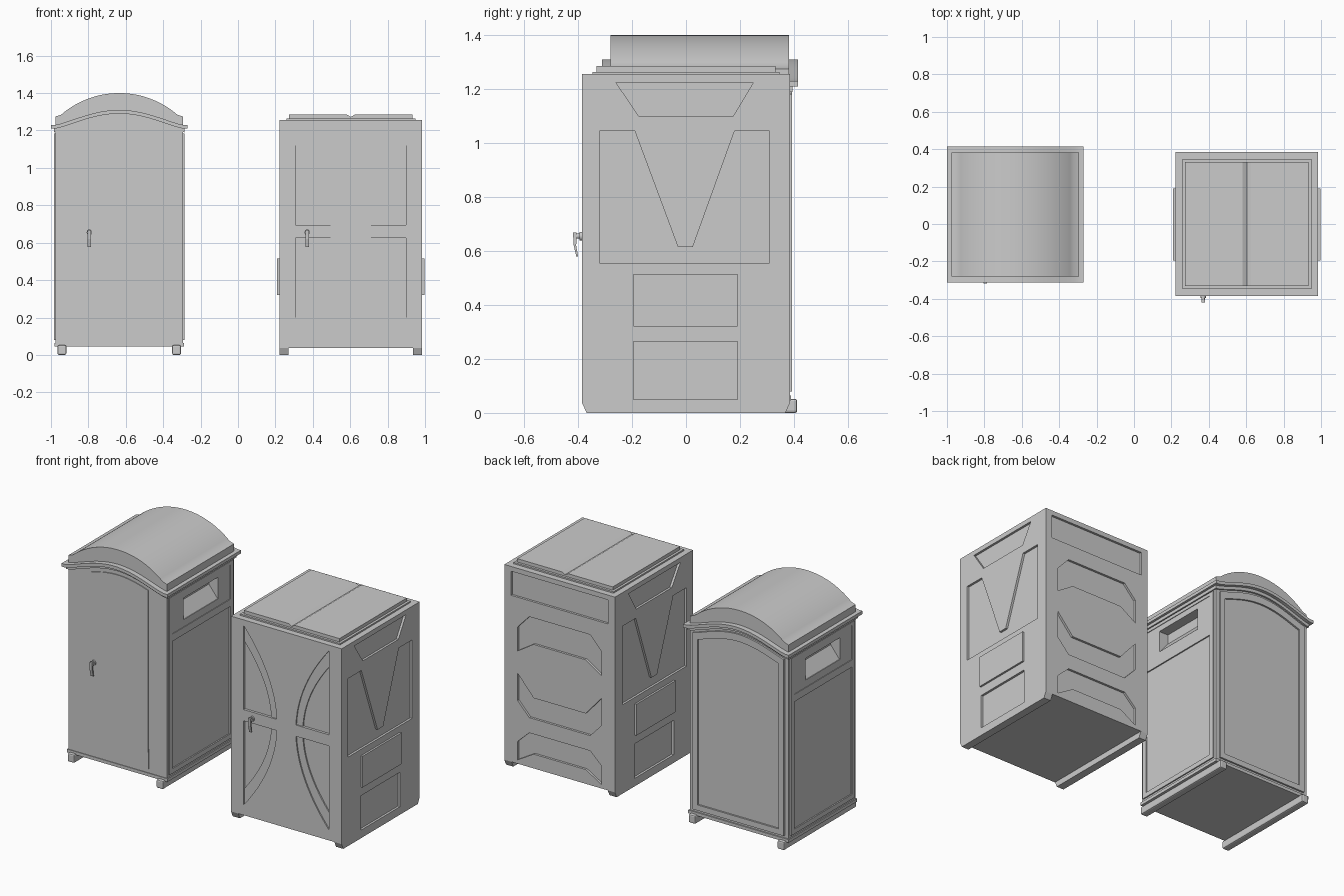
import bpy, bmesh, math
from mathutils import Vector

if "Cube" in bpy.data.objects:
    bpy.data.objects.remove(bpy.data.objects["Cube"])

AX = {'x': lambda a, b, d: (d, a, b), 'y': lambda a, b, d: (a, d, b), 'z': lambda a, b, d: (a, b, d)}


def prism(name, pts, axis, lo, hi, bevel=0.0):
    """Extrude a 2D outline along an axis."""
    bm = bmesh.new()
    f = bm.faces.new([bm.verts.new(AX[axis](a, b, lo)) for a, b in pts])
    r = bmesh.ops.extrude_face_region(bm, geom=[f])
    vs = [v for v in r['geom'] if isinstance(v, bmesh.types.BMVert)]
    bmesh.ops.translate(bm, verts=vs, vec=Vector(AX[axis](0, 0, hi - lo)))
    if bevel:
        bmesh.ops.bevel(bm, geom=bm.edges[:], offset=bevel, segments=2, affect='EDGES', profile=0.5)
    bmesh.ops.recalc_face_normals(bm, faces=bm.faces[:])
    me = bpy.data.meshes.new(name)
    bm.to_mesh(me)
    bm.free()
    ob = bpy.data.objects.new(name, me)
    bpy.context.collection.objects.link(ob)
    return ob


def rect(a0, a1, b0, b1):
    return [(a0, b0), (a1, b0), (a1, b1), (a0, b1)]


def activate(ob):
    bpy.ops.object.select_all(action='DESELECT')
    ob.select_set(True)
    bpy.context.view_layer.objects.active = ob


def cut(ob, pts, axis, lo, hi):
    """Subtract an extruded outline from a part."""
    c = prism("cutter", pts, axis, lo, hi)
    c.hide_render = True
    m = ob.modifiers.new("cut", 'BOOLEAN')
    m.operation, m.solver, m.object = 'DIFFERENCE', 'EXACT', c
    activate(ob)
    bpy.ops.object.modifier_apply(modifier=m.name)
    bpy.data.objects.remove(c, do_unlink=True)


def smooth(ob, deg=30):
    activate(ob)
    bpy.ops.object.shade_smooth_by_angle(angle=math.radians(deg))


def side(cx, s, d0, d1):
    """Ordered x range on the s side of a booth."""
    return sorted((cx + s * d0, cx + s * d1))


def handle(name, x, y):
    # round boss, stem and tapered lever hanging down
    ring = [(x + 0.014 * math.cos(t * math.pi / 8), 0.655 + 0.016 * math.sin(t * math.pi / 8)) for t in range(16)]
    smooth(prism(name + "_boss", ring, 'y', y - 0.012, y + 0.005))
    stem = [(x + (a - x) * 0.6, 0.655 + (b - 0.655) * 0.6) for a, b in ring]
    smooth(prism(name + "_stem", stem, 'y', y - 0.034, y))
    lever = [(y - 0.036, 0.668), (y - 0.022, 0.668), (y - 0.024, 0.62), (y - 0.017, 0.58), (y - 0.023, 0.578), (y - 0.033, 0.62)]
    prism(name + "_lever", lever, 'x', x - 0.009, x + 0.009)


# ---------- arched booth ----------
LX = -0.635
LY0, LY1 = -0.28, 0.382


def arch(u, top=0.08):
    c = 0.5 * (1 + math.cos(math.pi * min(abs(u) / 0.34, 1)))
    return top * c ** 0.6


def arch_line(half, z, n=32):
    return [(LX + half * (2 * i / n - 1), z + arch(half * (2 * i / n - 1))) for i in range(n + 1)]


body = prism("arched_booth_body", [(LX + 0.34, 0.05), (LX - 0.34, 0.05)] + arch_line(0.34, 1.215), 'y', LY0, LY1)
# hopper shaped vents
for s in (-1, 1):
    vent = [(LX + s * 0.37, 0.99), (LX + s * 0.37, 1.13), (LX + s * 0.28, 1.13), (LX + s * 0.28, 1.07), (LX + s * 0.34, 0.995)]
    cut(body, vent, 'y', -0.12, 0.22)
smooth(body)

# raised side frames with openings
for s, tag in ((-1, "left"), (1, "right")):
    lo, hi = side(LX, s, 0.33, 0.348)
    frame = prism("arched_booth_%s_frame" % tag, rect(-0.265, 0.365, 0.08, 1.185), 'x', lo, hi)
    cut(frame, rect(-0.235, 0.335, 0.11, 0.905), 'x', lo - 0.1, hi + 0.1)
    cut(frame, rect(-0.12, 0.22, 0.995, 1.13), 'x', lo - 0.1, hi + 0.1)
    c, d = side(LX, s, 0.344, 0.4)
    for z0, z1 in ((0.95, 0.995), (1.13, 1.165)):
        cut(frame, rect(-0.235, 0.335, z0, z1), 'x', c, d)
    for y0, y1 in ((-0.235, -0.12), (0.22, 0.335)):
        cut(frame, rect(y0, y1, 0.95, 1.165), 'x', c, d)
    # skid
    a, b = side(LX, s, 0.283, 0.33)
    prism("arched_booth_%s_skid" % tag, rect(a, b, 0.0, 0.052), 'y', -0.305, 0.412, bevel=0.008)

# back frame with arched opening
back = prism("arched_booth_back_frame", [(LX + 0.315, 0.08), (LX - 0.315, 0.08)] + arch_line(0.315, 1.175), 'y', 0.37, 0.393)
cut(back, [(LX + 0.28, 0.115), (LX - 0.28, 0.115)] + arch_line(0.28, 1.13), 'y', 0.3, 0.5)

# bottom ledge, door and roof rim
prism("arched_booth_base", rect(LX - 0.347, LX + 0.347, 0.045, 0.065), 'y', -0.284, 0.39)
door_top = [(x, z) for x, z in arch_line(0.34, 1.165) if -0.845 < x < -0.42]
prism("arched_booth_door", [(-0.42, 0.088), (door_top[0][0], 0.088)] + door_top, 'y', LY0 - 0.005, LY0 + 0.01)
rim = arch_line(0.365, 1.21) + arch_line(0.365, 1.23)[::-1]
smooth(prism("arched_booth_rim", rim, 'y', -0.312, 0.415))
trim = arch_line(0.35, 1.19) + arch_line(0.35, 1.212)[::-1]
smooth(prism("arched_booth_trim", trim, 'y', -0.288, 0.394))

# barrel roof: circular arc with small shoulders
R = (0.31 ** 2 + 0.115 ** 2) / 0.23
A = math.asin(0.31 / R)
dome = [(LX + R * math.sin(A * (i / 16 - 1)), 1.4 - R + R * math.cos(A * (i / 16 - 1))) for i in range(33)]
roof = [(LX - 0.34, 1.275)] + dome + [(LX + 0.34, 1.275)] + arch_line(0.34, 1.22)[::-1]
smooth(prism("arched_booth_roof", roof, 'y', -0.28, 0.382))
handle("arched_booth_handle", -0.795, LY0 - 0.002)

# ---------- square booth ----------
RX, H, D = 0.603, 0.382, 0.385
box = prism("square_booth_body", rect(RX - H, RX + H, 0.036, 1.255), 'y', -D, D)

# curved door panels, mirrored four ways about the door centre
for sx in (-1, 1):
    for sz in (-1, 1):
        for wid, top, depth in ((0.23, 0.56, 0.008), (0.187, 0.46, 0.016)):
            pts = [(0.295, 0.035)]
            for i in range(13):
                w = 0.035 + (top - 0.035) * i / 12
                pts.append((0.295 - wid * (1 - (w / top) ** 2), w))
            cut(box, [(RX + sx * u, 0.66 + sz * w) for u, w in pts], 'y', -D - 0.05, -D + depth)

# recessed side panels: trapezoid, V surround and lower rectangle
trap = [(-0.26, 1.225), (-0.175, 1.1), (0.175, 1.1), (0.25, 1.225)]
vee = [(-0.32, 0.555), (0.31, 0.555), (0.31, 1.045), (0.18, 1.045), (0.025, 0.615), (-0.03, 0.615), (-0.19, 1.045), (-0.32, 1.045)]
for s, tag in ((-1, "left"), (1, "right")):
    lo, hi = side(RX, s, H - 0.014, H + 0.05)
    for shape in (trap, vee, rect(-0.195, 0.19, 0.05, 0.265)):
        cut(box, shape, 'x', lo, hi)
    # raised panel and skid
    lo, hi = side(RX, s, H - 0.02, H + 0.012)
    prism("square_booth_%s_panel" % tag, rect(-0.195, 0.19, 0.32, 0.515), 'x', lo, hi)
    lo, hi = side(RX, s, H - 0.05, H)
    skid = [(-0.368, 0), (0.368, 0), (D, 0.036), (D, 0.05), (-D, 0.05), (-D, 0.036)]
    prism("square_booth_%s_skid" % tag, skid, 'x', lo, hi)

# recessed back panels: top strip and three chamfered bands
cut(box, rect(RX - 0.335, RX + 0.335, 1.075, 1.225), 'y', D - 0.014, D + 0.05)
for foot, shoulder, crest, inner in ((0.74, 0.89, 0.975, 0.81), (0.6, 0.43, 0.345, 0.475), (0.06, 0.175, 0.25, 0.125)):
    half = [(0.29, shoulder), (0.29, foot), (0.18, inner)]
    pts = [(0.21, crest)] + half
    band = [(RX + u, z) for u, z in pts] + [(RX - u, z) for u, z in reversed(pts)]
    cut(box, band, 'y', D - 0.014, D + 0.05)

# roof slab with centre groove
top = [(-0.33, 1.25), (-0.33, 1.285), (-0.022, 1.285), (0, 1.273), (0.022, 1.285), (0.33, 1.285), (0.33, 1.25)]
prism("square_booth_roof", [(RX + u, z) for u, z in top], 'y', -0.332, 0.332)
prism("square_booth_roof_step", rect(RX - 0.345, RX + 0.345, 1.25, 1.264), 'y', -0.347, 0.347)
handle("square_booth_handle", 0.37, -D + 0.002)
